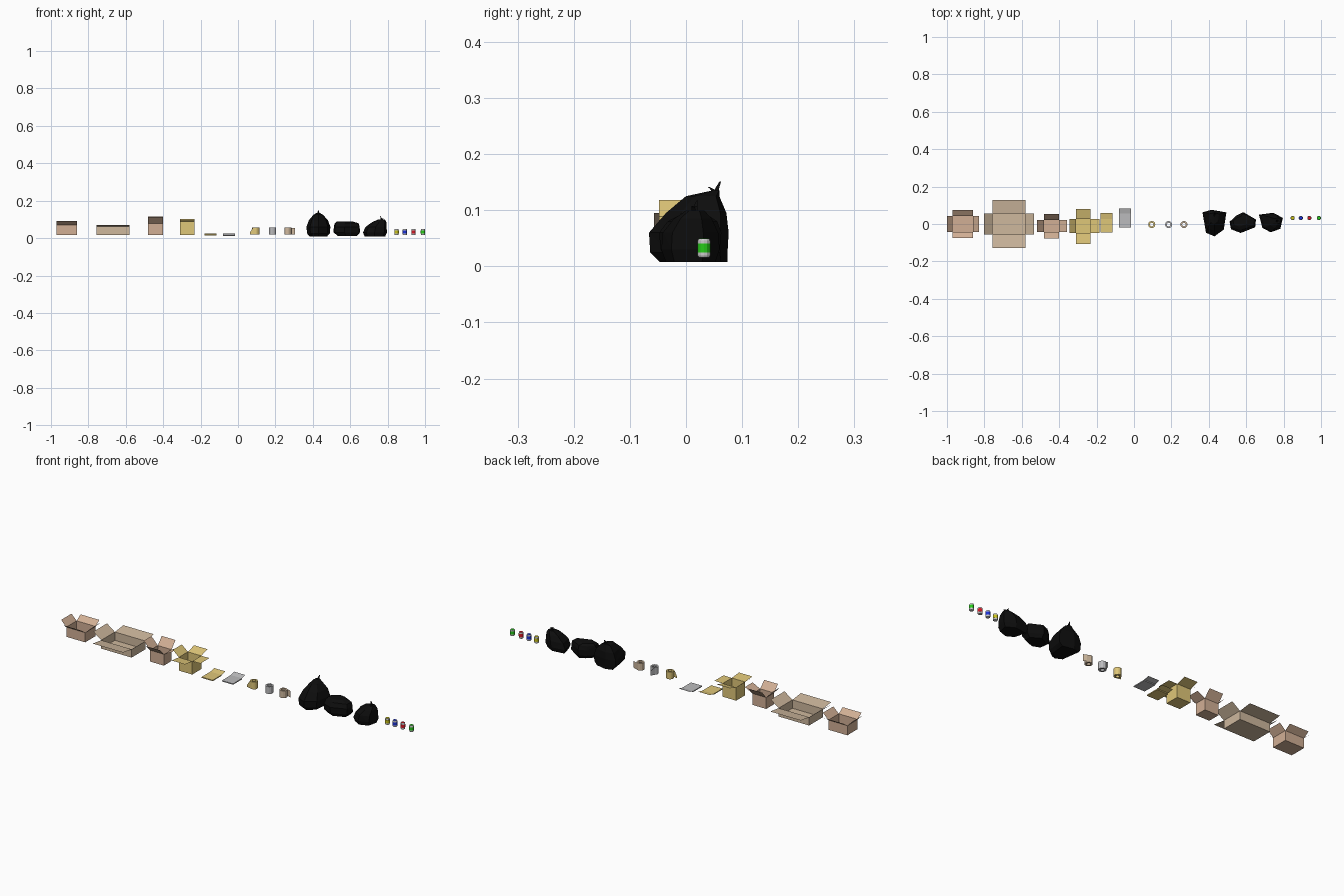
import bpy, bmesh, math
from mathutils import Vector

if "Cube" in bpy.data.objects:
    bpy.data.objects.remove(bpy.data.objects["Cube"])


def material(name, rgb):
    m = bpy.data.materials.new(name)
    m.diffuse_color = (*rgb, 1)
    m.use_nodes = True
    m.node_tree.nodes["Principled BSDF"].inputs["Base Color"].default_value = m.diffuse_color
    return m


TAN = material("tan_card", (0.64, 0.43, 0.30))
BEIGE = material("beige_card", (0.62, 0.48, 0.34))
YELLOW = material("yellow_card", (0.74, 0.57, 0.19))
GREY = material("grey_card", (0.50, 0.50, 0.51))
BLACK = material("black_plastic", (0.004, 0.004, 0.004))
SILVER = material("silver_metal", (0.55, 0.55, 0.55))


def finish(name, bm, mat, normals=True):
    if normals:
        bmesh.ops.recalc_face_normals(bm, faces=bm.faces[:])
    me = bpy.data.meshes.new(name)
    bm.to_mesh(me)
    bm.free()
    ob = bpy.data.objects.new(name, me)
    me.materials.append(mat)
    bpy.context.collection.objects.link(ob)
    return ob


def carton(name, x0, x1, y0, y1, z0, z1, flaps, mat, closed=False):
    """Box with flaps; each flap is side: (reach outward, rise)."""
    bm = bmesh.new()
    plan = [(x0, y0), (x1, y0), (x1, y1), (x0, y1)]
    low = [bm.verts.new((x, y, z0)) for x, y in plan]
    top = [bm.verts.new((x, y, z1)) for x, y in plan]
    bm.faces.new(low[::-1])
    if closed:
        bm.faces.new(top)
    out = {"front": (0, -1), "right": (1, 0), "back": (0, 1), "left": (-1, 0)}
    for i, side in enumerate(("front", "right", "back", "left")):
        j = (i + 1) % 4
        bm.faces.new((low[i], low[j], top[j], top[i]))
        if side in flaps:
            reach, rise = flaps[side]
            d = Vector((out[side][0] * reach, out[side][1] * reach, rise))
            a, b = bm.verts.new(top[i].co + d), bm.verts.new(top[j].co + d)
            bm.faces.new((top[i], a, b, top[j]))
    finish(name, bm, mat, normals=False)


# open cardboard boxes
carton("short_box", -0.97, -0.86, -0.043, 0.043, 0.018, 0.069,
       dict(left=(.03, .03), right=(.032, .03), front=(.032, .023), back=(.032, .022)), TAN)
carton("wide_box", -0.757, -0.58, -0.057, 0.057, 0.018, 0.062,
       dict(left=(.046, .033), right=(.046, .033), front=(.07, .009), back=(.07, .009)), BEIGE)
carton("tall_box", -0.482, -0.402, -0.043, 0.021, 0.018, 0.078,
       dict(left=(.037, .04), right=(.044, .022), front=(.034, .034), back=(.033, .038)), TAN)
carton("yellow_box", -0.311, -0.233, -0.048, 0.027, 0.018, 0.088,
       dict(left=(.035, .03), right=(.048, .001), front=(.06, .006), back=(.052, .015)), YELLOW)

# flattened boxes
carton("flat_yellow_box", -0.18, -0.115, -0.046, 0.027, 0.014, 0.019,
       dict(back=(.033, .006)), YELLOW, True)
carton("flat_grey_box", -0.08, -0.015, -0.02, 0.055, 0.012, 0.017,
       dict(back=(.028, .007)), GREY, True)


def cylinder(name, x, y, z0, z1, profile, mat, sides=12):
    """Spin a closed (radius, height fraction) profile around a vertical axis."""
    bm = bmesh.new()
    rings = []
    for r, f in profile:
        rings.append([bm.verts.new((x + r * math.cos(a), y + r * math.sin(a), z0 + f * (z1 - z0)))
                      for a in (math.tau * k / sides for k in range(sides))])
    n = len(rings)
    for i in range(n):
        p, q = rings[i], rings[(i + 1) % n]
        for k in range(sides):
            m = (k + 1) % sides
            bm.faces.new((p[k], p[m], q[m], q[k]))
    return finish(name, bm, mat)


def tail(name, x, y, path, mat):
    """Loose upright sheet; path holds (dx, dy, z low, z high)."""
    bm = bmesh.new()
    prev = None
    for dx, dy, za, zb in path:
        cur = (bm.verts.new((x + dx, y + dy, za)), bm.verts.new((x + dx, y + dy, zb)))
        if prev:
            bm.faces.new((prev[0], cur[0], cur[1], prev[1]))
        prev = cur
    finish(name, bm, mat)


# hollow rolls with a loose end
R = 0.019
for name, x, mat, path in (
        ("yellow_roll", 0.095, YELLOW, [(0, -R, .02, .057), (-.016, -.016, .02, .054), (-.032, -.012, .02, .03)]),
        ("grey_roll", 0.185, GREY, [(-R, 0, .02, .057), (-.010, .02, .02, .057), (-.003, .037, .02, .045)]),
        ("beige_roll", 0.267, BEIGE, [(0, R, .02, .055), (.02, .014, .02, .055), (.037, .006, .02, .055)])):
    cylinder(name, x, -0.003, 0.019, 0.057, [(R, 0), (R, 1), (.010, 1), (.010, 0)], mat)
    tail(name + "_loose_end", x, -0.003, path, mat)

# drink cans with a coloured band
for name, x, rgb in (("yellow", 0.848, (.6, .55, .01)), ("blue", 0.892, (.01, .03, .7)),
                     ("red", 0.938, (.7, .01, .02)), ("green", 0.9885, (.02, .6, .01))):
    mat = material(name + "_paint", rgb)
    cylinder(name + "_can", x, 0.032, 0.016, 0.049,
             [(.0004, 0), (.0095, 0), (.0113, .1), (.0113, .9), (.0095, 1), (.0004, 1)], SILVER)
    cylinder(name + "_can_band", x, 0.032, 0.025, 0.041,
             [(.0116, 0), (.0116, 1), (.011, 1), (.011, 0)], mat)
    cylinder(name + "_can_lid", x, 0.032, 0.0485, 0.0493,
             [(.0004, 0), (.009, 0), (.009, 1), (.0004, 1)], mat)


def bag(name, outline, rings):
    """Loft a rough plan outline up through (z, scale x, scale y, centre x, centre y)."""
    bm = bmesh.new()
    cx = sum(p[0] for p in outline) / len(outline)
    cy = sum(p[1] for p in outline) / len(outline)
    loops = []
    for z, sx, sy, ox, oy in rings:
        loops.append([bm.verts.new((cx + ox + (x - cx) * sx, cy + oy + (y - cy) * sy, z))
                      for x, y in outline])
    n = len(outline)
    for p, q in zip(loops, loops[1:]):
        for k in range(n):
            m = (k + 1) % n
            bm.faces.new((p[k], p[m], q[m], q[k]))
    bm.faces.new(loops[0][::-1])
    bm.faces.new(loops[-1])
    bmesh.ops.triangulate(bm, faces=bm.faces[:])
    finish(name, bm, BLACK)


def knot_ear(name, pts, w):
    """Tapered square strip following a short path."""
    bm = bmesh.new()
    prev = None
    for i, p in enumerate(pts):
        s = w * (1 - 0.35 * i)
        cur = [bm.verts.new((p[0] + a * s, p[1] + b * s, p[2]))
               for a, b in ((-1, -1), (1, -1), (1, 1), (-1, 1))]
        if prev:
            for k in range(4):
                m = (k + 1) % 4
                bm.faces.new((prev[k], prev[m], cur[m], cur[k]))
        else:
            bm.faces.new(cur[::-1])
        prev = cur
    bm.faces.new(prev)
    finish(name, bm, BLACK)


# rubbish bags
bag("tall_bag",
    [(.366, .062), (.415, .076), (.494, .062), (.480, -.03), (.43, -.066), (.385, -.047)],
    [(.008, .72, .85, .0, .008), (.025, .95, .97, 0, 0), (.06, 1, 1, 0, 0),
     (.095, .8, .76, 0, .012), (.125, .4, .42, 0, .022), (.135, .12, .1, 0, .044)])
knot_ear("tall_bag_knot_back", [(.43, .052, .128), (.431, .056, .14), (.432, .061, .151)], .005)
knot_ear("tall_bag_knot_front", [(.43, .053, .130), (.427, .046, .138), (.426, .041, .141)], .005)

bag("low_bag",
    [(.511, .012), (.545, .045), (.585, .063), (.652, .025), (.648, -.018), (.57, -.048), (.518, -.028)],
    [(.012, .72, .75, .005, 0), (.03, 1, .95, 0, 0), (.06, .98, 1, 0, 0),
     (.08, .9, .8, 0, .004), (.09, .55, .5, -.01, .006)])

bag("slumped_bag",
    [(.668, .050), (.745, .060), (.796, .032), (.782, -.026), (.73, -.044), (.686, -.02)],
    [(.008, .85, .85, 0, 0), (.03, 1, 1, 0, 0), (.06, .88, .95, .006, 0),
     (.085, .6, .65, .022, .004), (.100, .28, .3, .034, .008)])
knot_ear("slumped_bag_knot_a", [(.764, .015, .096), (.766, .017, .107), (.760, .02, .117)], .005)
knot_ear("slumped_bag_knot_b", [(.766, .015, .096), (.773, .013, .104), (.779, .011, .108)], .005)
